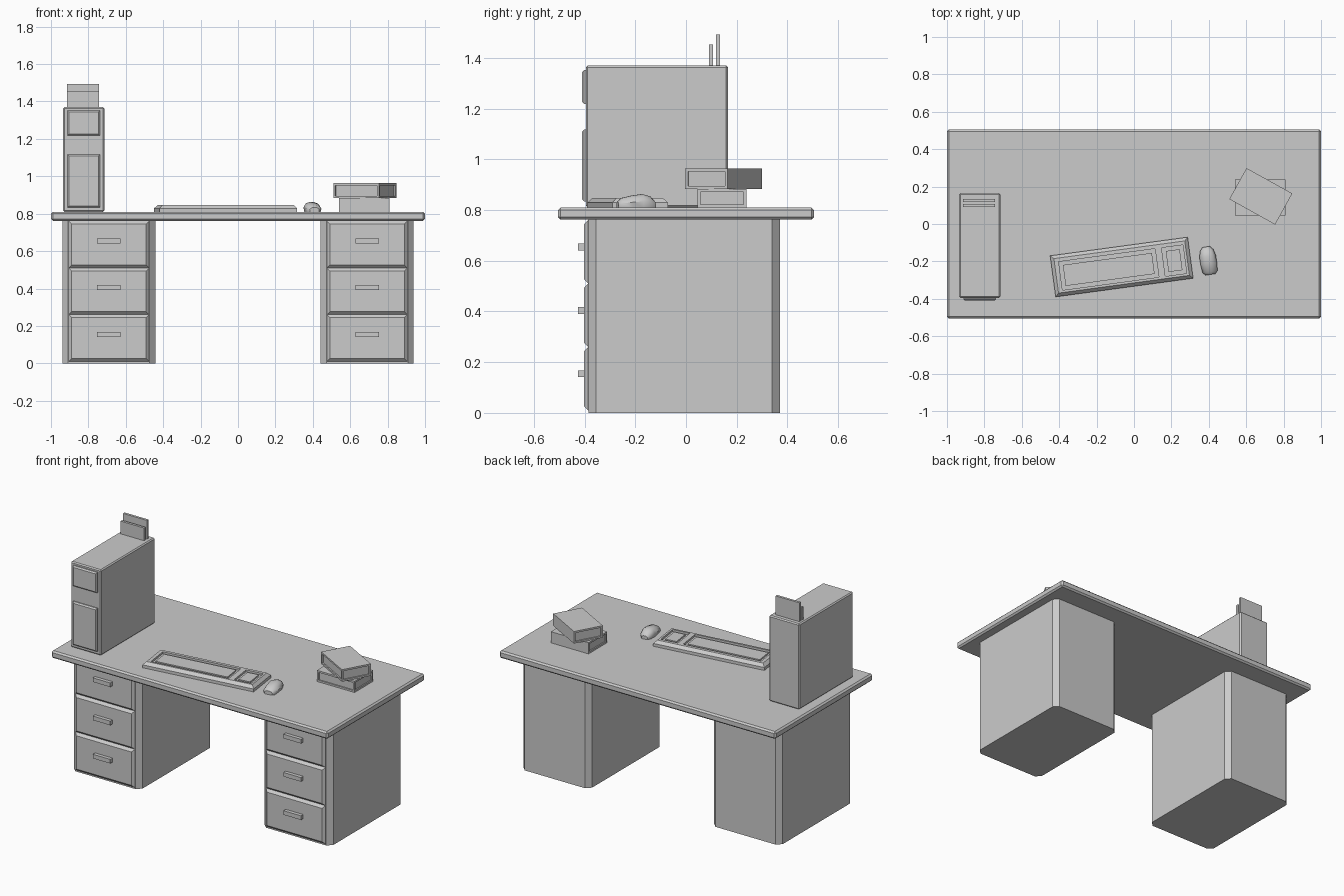
import bpy, bmesh
from math import radians
from mathutils import Matrix

if "Cube" in bpy.data.objects:
    bpy.data.objects.remove(bpy.data.objects["Cube"])


def finish(bm, name, loc=(0, 0, 0), rot=0):
    bmesh.ops.recalc_face_normals(bm, faces=bm.faces)
    me = bpy.data.meshes.new(name)
    bm.to_mesh(me)
    bm.free()
    ob = bpy.data.objects.new(name, me)
    ob.location = loc
    ob.rotation_euler.z = radians(rot)
    bpy.context.collection.objects.link(ob)
    return ob


def box_bm(x0, x1, y0, y1, z0, z1):
    bm = bmesh.new()
    m = Matrix.Translation(((x0 + x1) / 2, (y0 + y1) / 2, (z0 + z1) / 2)) \
        @ Matrix.Diagonal((x1 - x0, y1 - y0, z1 - z0, 1))
    bmesh.ops.create_cube(bm, size=1, matrix=m)
    return bm


def box(name, dims, bevel=0, pick=None, loc=(0, 0, 0), rot=0):
    """Box from its limits; pick chooses which edges get the chamfer."""
    bm = box_bm(*dims)
    if bevel:
        edges = [e for e in bm.edges if pick is None or pick(e)]
        bmesh.ops.bevel(bm, geom=edges, offset=bevel, segments=1, affect='EDGES')
    return finish(bm, name, loc, rot)


def vertical(e):
    return abs(e.verts[0].co.z - e.verts[1].co.z) > 0.01


def front_rim(y):
    return lambda e: all(v.co.y < y for v in e.verts)


# Desk top
box("desk_top", (-1, 1, -0.505, 0.505, 0.762, 0.81), 0.01)

# Drawer pedestals with chamfered corners, drawers and handles
for side, cx in (("left", -0.69), ("right", 0.69)):
    box(side + "_pedestal", (cx - 0.248, cx + 0.248, -0.385, 0.37, 0, 0.765), 0.03, vertical)
    for i in range(3):
        z = 0.01 + 0.25 * i
        box(f"{side}_drawer_{i + 1}", (cx - 0.215, cx + 0.215, -0.402, -0.38, z, z + 0.25),
            0.016, front_rim(-0.40))
        box(f"{side}_handle_{i + 1}", (cx - 0.063, cx + 0.063, -0.425, -0.40, z + 0.131, z + 0.158))

# Computer tower with front panels and two cards standing on top
box("tower_case", (-0.935, -0.715, -0.395, 0.165, 0.81, 1.37), 0.007)
for name, z0, z1 in (("tower_lower_panel", 0.834, 1.117), ("tower_upper_panel", 1.218, 1.352)):
    box(name, (-0.912, -0.738, -0.41, -0.39, z0, z1), 0.008, front_rim(-0.405))
box("card_front", (-0.914, -0.743, 0.091, 0.107, 1.36, 1.453))
box("card_back", (-0.914, -0.743, 0.118, 0.134, 1.36, 1.493))

# Keyboard with two key wells and a raised key block in each
KLOC, KROT = (-0.066, -0.23, 0.81), 7.7
kb = box("keyboard", (-0.371, 0.371, -0.111, 0.111, 0, 0.037), 0.018,
         lambda e: all(v.co.z > 0.03 for v in e.verts), KLOC, KROT)
for name, x0, x1 in (("main_keys", -0.33, 0.19), ("number_keys", 0.225, 0.34)):
    cut = box(name + "_cutter", (x0, x1, -0.08, 0.073, 0.024, 0.06), loc=KLOC, rot=KROT)
    cut.hide_render = True
    cut.hide_set(True)
    mod = kb.modifiers.new(name + "_well", 'BOOLEAN')
    mod.object = cut
    mod.solver = 'EXACT'
    bpy.context.view_layer.objects.active = kb
    bpy.context.view_layer.update()
    bpy.ops.object.modifier_apply(modifier=mod.name)
    bpy.data.objects.remove(cut)
    box(name, (x0 + 0.02, x1 - 0.02, -0.06, 0.053, 0.02, 0.034), loc=KLOC, rot=KROT)

# Mouse lofted from arched sections: y, half width, height
bm = bmesh.new()
arch = ((-0.9, 0), (-1, 0.45), (-0.72, 0.85), (-0.25, 1), (0.25, 1), (0.72, 0.85), (1, 0.45), (0.9, 0))
rings = []
for y, w, h in ((-0.076, 0.026, 0.024), (-0.062, 0.04, 0.037), (-0.02, 0.044, 0.047),
                (0.022, 0.044, 0.053), (0.055, 0.036, 0.043), (0.074, 0.02, 0.022)):
    rings.append([bm.verts.new((a * w, y, b * h)) for a, b in arch])
n = len(arch)
for r, s in zip(rings, rings[1:]):
    for i in range(n):
        bm.faces.new((r[i], r[(i + 1) % n], s[(i + 1) % n], s[i]))
bm.faces.new(rings[0])
bm.faces.new(rings[-1])
mouse = finish(bm, "mouse", (0.397, -0.195, 0.81), 9)
bpy.context.view_layer.objects.active = mouse
mouse.select_set(True)
bpy.ops.object.shade_smooth_by_angle(angle=radians(40))


# Books: pages sunk inside the cover on the ends and front
def book(name, loc, rot, lx, ly, h):
    bm = box_bm(-lx / 2, lx / 2, -ly / 2, ly / 2, 0, h)
    bm.normal_update()
    sides = [f for f in bm.faces if abs(f.normal.x) > 0.9 or f.normal.y < -0.9]
    for f in sides:
        bmesh.ops.inset_individual(bm, faces=[f], thickness=0.016)
        bmesh.ops.translate(bm, verts=f.verts, vec=Matrix.Identity(3) @ f.normal * 0)
        pages = bmesh.ops.extrude_discrete_faces(bm, faces=[f])["faces"]
        for p in pages:
            p.normal_update()
            bmesh.ops.translate(bm, verts=p.verts, vec=p.normal * -0.008)
    finish(bm, name, loc, rot)


book("lower_book", (0.675, 0.142, 0.81), 0, 0.272, 0.192, 0.073)
book("upper_book", (0.678, 0.148, 0.884), -29, 0.28, 0.19, 0.079)
